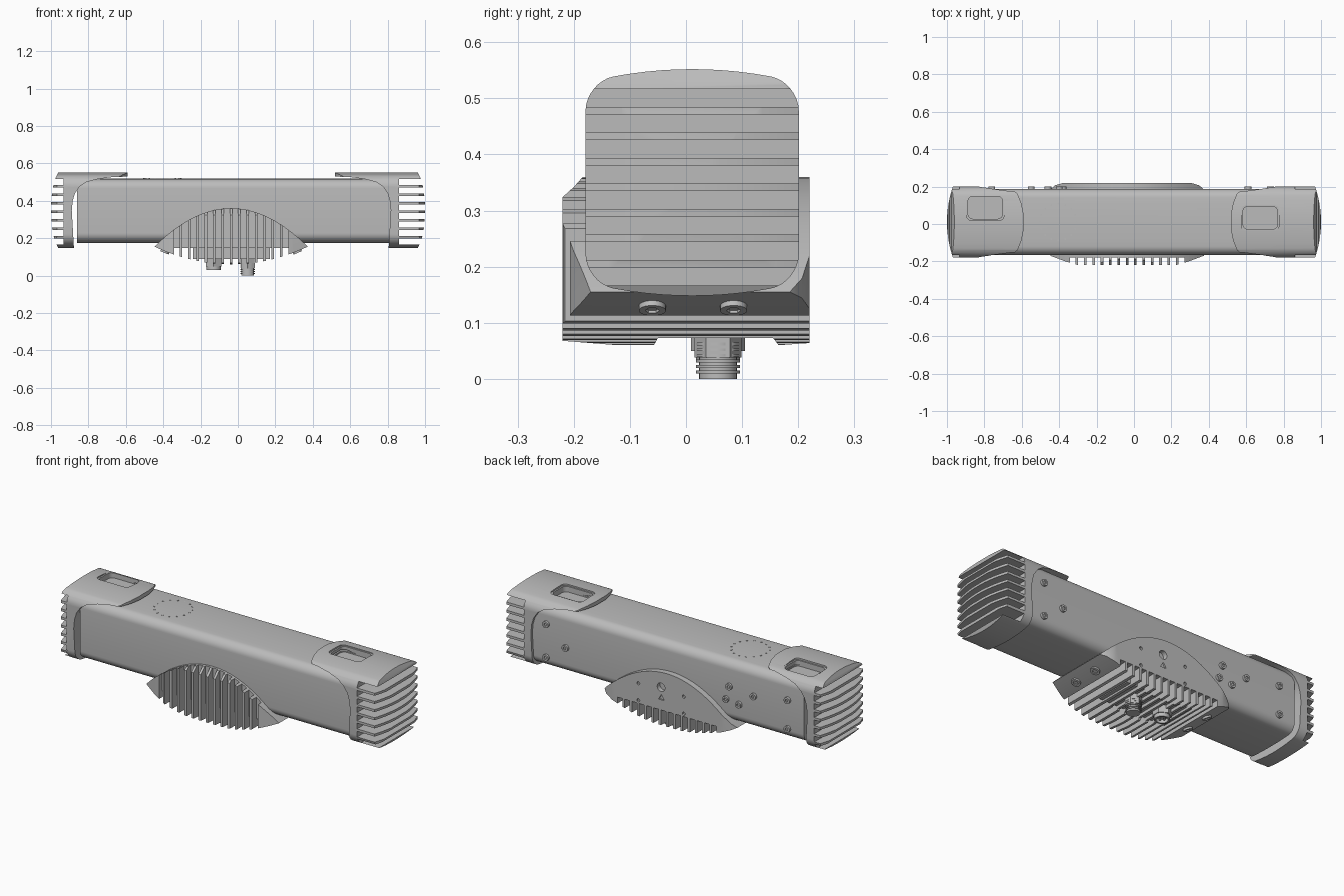
import bpy, bmesh, math
from mathutils import Matrix, Vector

if "Cube" in bpy.data.objects:
    bpy.data.objects.remove(bpy.data.objects["Cube"])

grey = bpy.data.materials.new("satin grey")
grey.use_nodes = True
COLOUR = (0.5, 0.5, 0.5, 1)
grey.diffuse_color = COLOUR
grey.node_tree.nodes["Principled BSDF"].inputs["Base Color"].default_value = COLOUR
CY = 0.011   # housing centre in y
BX = -0.037  # heat sink centre in x


def make(name, bm):
    bmesh.ops.recalc_face_normals(bm, faces=bm.faces)
    mesh = bpy.data.meshes.new(name)
    bm.to_mesh(mesh)
    bm.free()
    mesh.materials.append(grey)
    ob = bpy.data.objects.new(name, mesh)
    bpy.context.collection.objects.link(ob)
    return ob


def prism(name, pts, axis, a, b):
    """Extrude a 2D outline along an axis from a to b."""
    put = {"x": lambda p, t: (t, p[0], p[1]),
           "y": lambda p, t: (p[0], t, p[1]),
           "z": lambda p, t: (p[0], p[1], t)}[axis]
    bm = bmesh.new()
    face = bm.faces.new([bm.verts.new(put(p, a)) for p in pts])
    ext = bmesh.ops.extrude_face_region(bm, geom=[face])
    move = Vector(put((0, 0), b - a))
    for v in ext["geom"]:
        if isinstance(v, bmesh.types.BMVert):
            v.co += move
    return make(name, bm)


def box(name, x, y, z):
    return prism(name, [(x[0], y[0]), (x[1], y[0]), (x[1], y[1]), (x[0], y[1])], "z", *z)


def rounded(cx, cy, w, h, r, bulge=0, n=8):
    """Rounded rectangle with half sizes w, h and bowed top and bottom."""
    pts = []
    for k, (sx, sy) in enumerate([(1, 1), (-1, 1), (-1, -1), (1, -1)]):
        for i in range(n + 1):
            a = math.pi / 2 * (k + i / n)
            px, py = sx * (w - r) + r * math.cos(a), sy * (h - r) + r * math.sin(a)
            pts.append((px, py))
        # extra points along the bowed edges
        if bulge and k in (0, 2):
            pts += [(sx * (w - r) * (1 - 2 * i / 10), sy * h) for i in range(1, 10)]
    return [(cx + x, cy + y + math.copysign(bulge, y) * (1 - (x / w) ** 2)) for x, y in pts]


def cylinder(name, r, p, axis, depth, sides=24):
    bm = bmesh.new()
    rot = Vector((0, 0, 1)).rotation_difference(Vector(axis)).to_matrix().to_4x4()
    bmesh.ops.create_cone(bm, cap_ends=True, segments=sides, radius1=r, radius2=r,
                          depth=depth, matrix=Matrix.Translation(p) @ rot)
    return make(name, bm)


def combine(ob, tool, op="DIFFERENCE", keep=False):
    mod = ob.modifiers.new("cut", "BOOLEAN")
    mod.operation, mod.solver, mod.object = op, "EXACT", tool
    bpy.context.view_layer.objects.active = ob
    bpy.ops.object.modifier_apply(modifier=mod.name)
    if not keep:
        bpy.data.objects.remove(tool)


# Main housing
body = prism("housing", rounded(0, 0, 0.176, 0.165, 0.045, 0.008), "x", -0.86, 0.86)
body.data.transform(Matrix.Translation((0, CY, 0.347)))


# End caps with top tongue, finned end and pocket
def end_cap(name, sg, s, px, py):
    cap = prism(name, rounded(CY, 0.35, 0.19, 0.178, 0.05, 0.024), "x", sg * 0.5, sg * 1.05)
    steps = [i / 8 - 1 for i in range(17)]
    plan = [(1 - 0.035 * v * v, CY + 0.2 * v) for v in steps]
    inner = [(0.62, 0.2), (0.58, 0.175), (0.55, 0.15), (0.53, 0.1), (0.518, 0.04)]
    plan += [(x + s, CY + y) for x, y in inner] + [(x + s, CY - y) for x, y in reversed(inner)]
    combine(cap, prism("plan", [(sg * x, y) for x, y in plan], "z", 0, 0.7), "INTERSECT")
    side = [(1 - 0.028 * v * v - 0.012 * v ** 6, 0.35 + 0.203 * v) for v in steps]
    edge = [(0.5, 0.57), (0.5, 0.53), (0.6, 0.527), (0.68, 0.516), (0.74, 0.5), (0.775, 0.476),
            (0.8, 0.44), (0.812, 0.4), (0.817, 0.35), (0.805, 0.14)]
    side += [(x + s, z) for x, z in edge]
    combine(cap, prism("side", [(sg * x, z) for x, z in side], "y", -0.4, 0.4), "INTERSECT")
    for i in range(8):
        z = 0.166 + 0.0455 * i
        combine(cap, box("slot", sorted((sg * (0.86 + s), sg * 1.2)), (-0.4, 0.4), (z, z + 0.032)))
    for grow, z in ((0.008, 0.543), (0, 0.512)):
        tool = prism("pocket", rounded(px, py, 0.092 + grow, 0.06 + grow, 0.025), "z", z, 0.7)
        combine(cap, tool, keep=True)
        combine(body, tool)
    return cap


end_cap("left_end_cap", 1, 0, 0.675, 0.033)
end_cap("right_end_cap", -1, 0.072, -0.795, 0.088)

# Finned heat sink wrapped around the lower middle
ts = [i / 16 - 1 for i in range(33)]
lens = [(BX + 0.41 * t, 0.155 + 0.205 * (1 - t * t)) for t in ts]
lens += [(BX + 0.41 * t, 0.155 - 0.095 * (1 - t * t)) for t in reversed(ts[1:-1])]
sink = prism("heat_sink", lens, "y", -0.25, 0.25)
half = [(0.41, -0.17), (0.33, -0.2), (0.26, -0.22)]
back = [(0.34, 0.22), (0.385, 0.207), (0.41, 0.185)]
plan = [(BX - x, y) for x, y in half] + [(BX + x, y) for x, y in reversed(half)]
plan += [(BX + x, y) for x, y in reversed(back)] + [(BX - x, y) for x, y in back]
combine(sink, prism("plan", plan, "z", 0, 0.5), "INTERSECT")
section = [(-0.175, 0.37), (-0.2, 0.342), (-0.222, 0.322), (-0.222, 0.068), (-0.06, 0.055),
           (-0.05, 0.073), (0.155, 0.073), (0.165, 0.06), (0.222, 0.064), (0.222, 0.37)]
combine(sink, prism("section", section, "x", -0.6, 0.6), "INTERSECT")
PITCH = 0.0447
for i in range(14):
    x = BX + PITCH * (i - 6.5)
    gap = (x - 0.0155, x + 0.0155)
    combine(sink, box("front_gap", gap, (-0.3, -0.178), (0, 0.5)))
    combine(sink, box("lower_gap", gap, (-0.3, 0.3), (0, 0.148)))

# Details on the rear of the heat sink
combine(sink, cylinder("hole", 0.024, (0.0, 0.22, 0.275), (0, 1, 0), 0.05))
combine(sink, prism("mark", [(-0.02, 0.205), (0.016, 0.205), (-0.002, 0.235)], "y", 0.212, 0.25))
for x, z in ((0.14, 0.26), (-0.14, 0.26), (0.14, 0.165), (-0.14, 0.165)):
    combine(sink, cylinder("hole", 0.009, (x, 0.22, z), (0, 1, 0), 0.02, 12))

# Connector plate and the two connectors
box("connector_plate", (-0.24, 0.17), (-0.06, 0.15), (0.09, 0.16))
cylinder("long_connector_nut", 0.042, (0.052, 0.057, 0.073), (0, 0, 1), 0.07, 6)
cylinder("long_connector_core", 0.034, (0.052, 0.057, 0.05), (0, 0, 1), 0.1)
for i in range(6):
    cylinder("long_connector_thread", 0.039, (0.052, 0.057, 0.012 + 0.01 * i), (0, 0, 1), 0.005)
cylinder("short_connector_nut", 0.048, (-0.13, 0.057, 0.075), (0, 0, 1), 0.05, 6)
short = cylinder("short_connector_sleeve", 0.039, (-0.13, 0.057, 0.07), (0, 0, 1), 0.08)
combine(short, cylinder("bore", 0.03, (-0.13, 0.057, 0.035), (0, 0, 1), 0.04))
for a in range(4):
    ang = math.pi / 2 * a
    cylinder("connector_pin", 0.005, (-0.13 + 0.014 * math.cos(ang), 0.057 + 0.014 * math.sin(ang), 0.05),
             (0, 0, 1), 0.03, 8)

# Screws under the wings
for sg in (-1, 1):
    for y in (-0.06, 0.085):
        p = Vector((BX + sg * 0.353, y, 0.13))
        axis = Vector((sg * 0.38, 0, -0.92))
        screw = cylinder("wing_screw", 0.024, p, axis, 0.018)
        combine(screw, cylinder("socket", 0.013, p + axis * 0.009, axis, 0.01, 6))

# Screws on the rear wall
for x, z in ((0.73, 0.42), (0.73, 0.235), (0.61, 0.32), (-0.4, 0.375), (-0.38, 0.3),
             (-0.55, 0.36), (-0.46, 0.29), (-0.76, 0.395), (-0.76, 0.235)):
    screw = cylinder("rear_screw", 0.018, (x, 0.19, z), (0, 1, 0), 0.02, 20)
    combine(screw, cylinder("socket", 0.009, (x, 0.2, z), (0, 1, 0), 0.012, 6))

# Ring of small raised dots on top
for i in range(16):
    a = math.tau * i / 16
    x, y = -0.405 + 0.098 * math.cos(a), CY + 0.098 * math.sin(a)
    z = 0.512 + 0.008 * (1 - ((y - CY) / 0.176) ** 2)
    cylinder("top_dot", 0.005, (x, y, z), (0, 0, 1), 0.004, 8)

# Smooth shading with sharp edges kept
bpy.ops.object.select_all(action="DESELECT")
for ob in bpy.data.objects:
    if ob.type == "MESH" and grey.name in ob.data.materials:
        ob.select_set(True)
        bpy.context.view_layer.objects.active = ob
bpy.ops.object.shade_smooth_by_angle(angle=math.radians(30))
